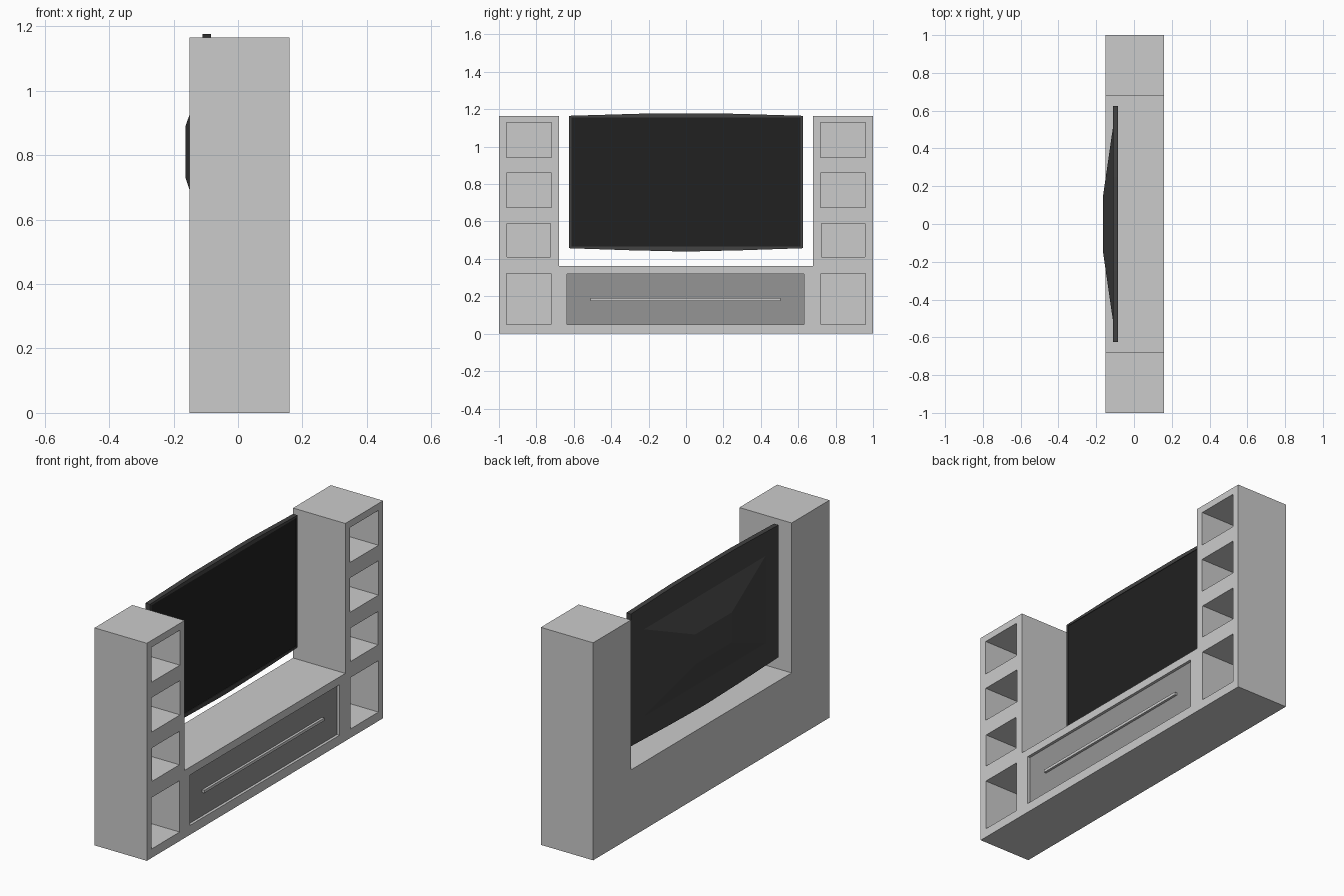
import bpy, bmesh

if "Cube" in bpy.data.objects:
    bpy.data.objects.remove(bpy.data.objects["Cube"])


def paint(ob, name, v):
    m = bpy.data.materials.get(name) or bpy.data.materials.new(name)
    m.diffuse_color = (v, v, v, 1)
    m.use_nodes = True
    m.node_tree.nodes["Principled BSDF"].inputs["Base Color"].default_value = m.diffuse_color
    ob.data.materials.append(m)


def finish(name, bm):
    bmesh.ops.recalc_face_normals(bm, faces=bm.faces)
    me = bpy.data.meshes.new(name)
    bm.to_mesh(me)
    bm.free()
    ob = bpy.data.objects.new(name, me)
    bpy.context.collection.objects.link(ob)
    return ob


def add_box(bm, x0, x1, y0, y1, z0, z1):
    vs = bmesh.ops.create_cube(bm, size=1)["verts"]
    for v in vs:
        v.co = (x1 if v.co.x > 0 else x0, y1 if v.co.y > 0 else y0, z1 if v.co.z > 0 else z0)


def box(name, *b):
    bm = bmesh.new()
    add_box(bm, *b)
    return finish(name, bm)


def slab(name, pts, x0, x1):
    """Extrude a y-z outline along x."""
    bm = bmesh.new()
    f = bm.faces.new([bm.verts.new((x0, y, z)) for y, z in pts])
    r = bmesh.ops.extrude_face_region(bm, geom=[f])
    for v in r["geom"]:
        if isinstance(v, bmesh.types.BMVert):
            v.co.x = x1
    return finish(name, bm)


def cut(ob, boxes):
    bm = bmesh.new()
    for b in boxes:
        add_box(bm, *b)
    c = finish(ob.name + "_cutter", bm)
    c.hide_render = True
    c.hide_set(True)
    m = ob.modifiers.new("openings", "BOOLEAN")
    m.object, m.operation, m.solver = c, "DIFFERENCE", "EXACT"


BACK, FRONT = -0.15, 0.16

# U-shaped cabinet with shelf openings in both towers and a drawer recess
half = [(1, 0), (1, 1.165), (0.68, 1.165), (0.68, 0.362)]
cabinet = slab("cabinet", half + [(-y, z) for y, z in reversed(half)], BACK, FRONT)
holes = [(0.142, 0.3, -0.635, 0.631, 0.05, 0.32)]
for z0, z1, y0, y1 in [(0.048, 0.323, 0.722, 0.96), (0.409, 0.588, 0.724, 0.958),
                       (0.674, 0.858, 0.718, 0.961), (0.941, 1.128, 0.72, 0.961)]:
    for s in (1, -1):
        a, b = sorted((s * y0, s * y1))
        holes.append((BACK + 0.03, 0.3, a, b, z0, z1))
cut(cabinet, holes)

# Drawer front and its long handle
drawer = box("drawer_front", 0.138, 0.145, -0.635, 0.631, 0.05, 0.32)
paint(drawer, "drawer_grey", 0.3)
box("drawer_handle", 0.144, 0.158, -0.51, 0.505, 0.175, 0.19)

# Television frame with gently bowed top and bottom
half = [(0.04, 0.44), (0.3, 0.446), (0.625, 0.457), (0.625, 1.165), (0.25, 1.176)]
frame = slab("tv_frame", half + [(-y, z) for y, z in reversed(half)], -0.111, -0.084)
paint(frame, "frame_dark", 0.055)
cut(frame, [(-0.09, 0, -0.613, 0.613, 0.467, 1.155)])

# Screen set into the frame
screen = box("tv_screen", -0.092, -0.087, -0.613, 0.613, 0.467, 1.155)
paint(screen, "screen_black", 0.015)

# Tapered housing on the back of the television
bm = bmesh.new()
add_box(bm, -0.163, -0.108, -0.535, 0.535, 0.565, 1.05)
for v in bm.verts:
    if v.co.x < -0.15:
        v.co.y *= 0.155 / 0.535
        v.co.z = 0.81 + (0.08 if v.co.z > 0.8 else -0.08)
housing = finish("tv_back_housing", bm)
paint(housing, "frame_dark", 0.055)
